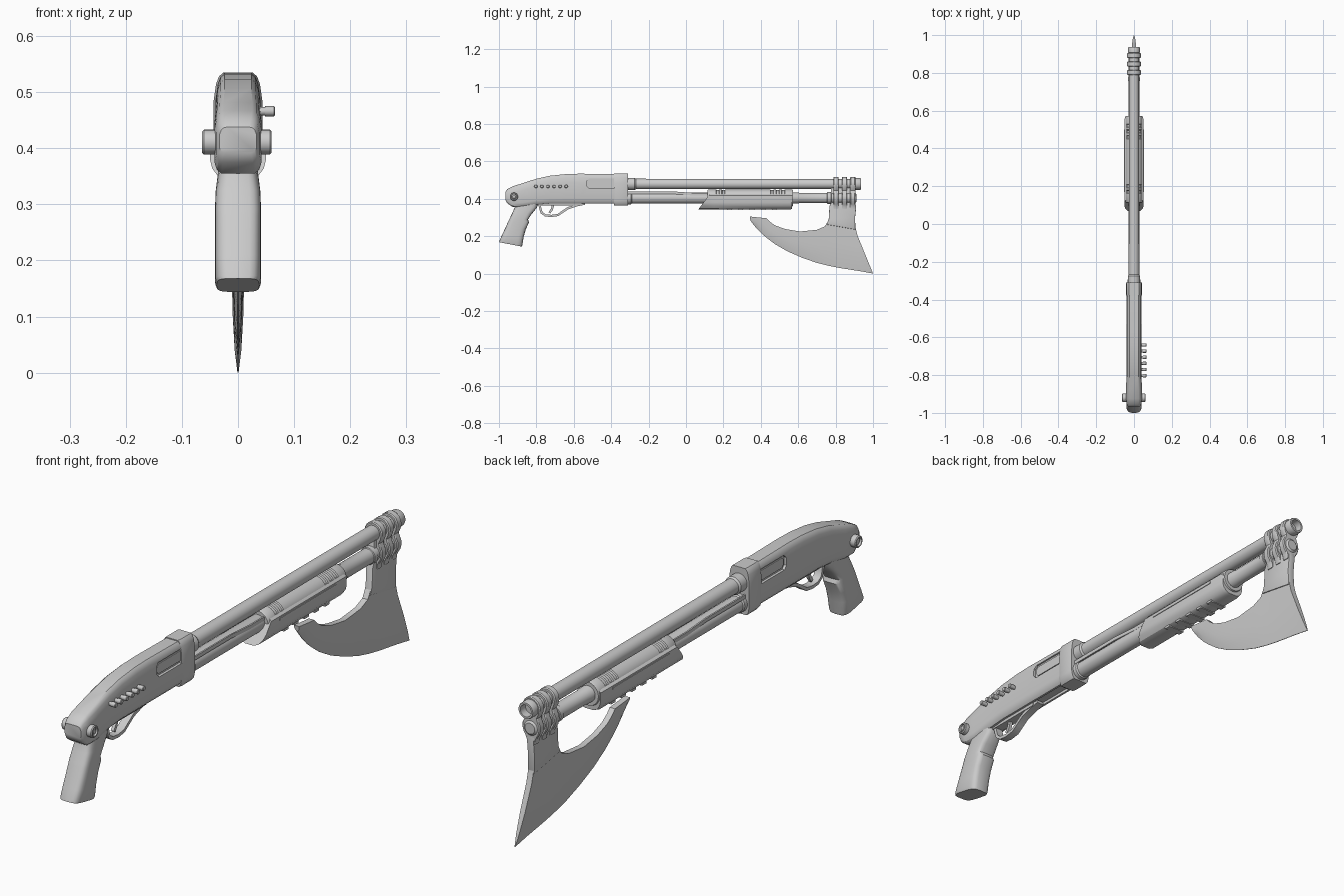
import bpy, bmesh, math
from mathutils import Vector

if "Cube" in bpy.data.objects:
    bpy.data.objects.remove(bpy.data.objects["Cube"])


def loft(name, rings, smooth=32, bevel=0.0):
    """Skin closed rings of points and cap both ends."""
    bm = bmesh.new()
    vr = [[bm.verts.new(p) for p in r] for r in rings]
    n = len(vr[0])
    for a, b in zip(vr, vr[1:]):
        for i in range(n):
            j = (i + 1) % n
            bm.faces.new((a[i], a[j], b[j], b[i]))
    bm.faces.new(vr[0][::-1])
    bm.faces.new(vr[-1])
    bmesh.ops.recalc_face_normals(bm, faces=bm.faces)
    me = bpy.data.meshes.new(name)
    bm.to_mesh(me)
    bm.free()
    ob = bpy.data.objects.new(name, me)
    bpy.context.collection.objects.link(ob)
    bpy.ops.object.select_all(action='DESELECT')
    ob.select_set(True)
    bpy.context.view_layer.objects.active = ob
    if bevel:
        m = ob.modifiers.new("bevel", 'BEVEL')
        m.width, m.segments, m.limit_method = bevel, 2, 'ANGLE'
        bpy.ops.object.modifier_apply(modifier=m.name)
    if smooth:
        bpy.ops.object.shade_smooth_by_angle(angle=math.radians(smooth))
    return ob


def lathe(name, profile, y=0, z=0, axis='Y', n=32):
    """Turn (position, radius) pairs round a line along Y or X."""
    rings = []
    for t, r in profile:
        c = [(r * math.cos(2 * math.pi * i / n), r * math.sin(2 * math.pi * i / n)) for i in range(n)]
        rings.append([(u, y + t, z + v) if axis == 'Y' else (t, y + u, z + v) for u, v in c])
    return loft(name, rings)


def mirror(half):
    return half + [(-x, z) for x, z in reversed(half) if x > 0]


def box(name, x0, x1, y0, y1, z0, z1, c=0.0, **kw):
    """Block along X with corners clipped by c."""
    o = [(y0 + c, z0), (y1 - c, z0), (y1, z0 + c), (y1, z1 - c), (y1 - c, z1), (y0 + c, z1), (y0, z1 - c), (y0, z0 + c)] \
        if c else [(y0, z0), (y1, z0), (y1, z1), (y0, z1)]
    return loft(name, [[(x, y, z) for y, z in o] for x in (x0, x1)], **kw)


def ribbon(name, path, w, t):
    """Flat strip following a (y, z) path."""
    rings = []
    for i, p in enumerate(path):
        a, b = Vector(path[max(i - 1, 0)]), Vector(path[min(i + 1, len(path) - 1)])
        d = (b - a).normalized()
        nrm = Vector((-d.y, d.x)) * t
        q, s = Vector(p) + nrm, Vector(p) - nrm
        rings.append([(-w, q.x, q.y), (w, q.x, q.y), (w, s.x, s.y), (-w, s.x, s.y)])
    return loft(name, rings, 40)


def cut(ob, cutter):
    m = ob.modifiers.new("cut", 'BOOLEAN')
    m.object, m.operation, m.solver = cutter, 'DIFFERENCE', 'EXACT'
    bpy.context.view_layer.objects.active = ob
    bpy.ops.object.modifier_apply(modifier=m.name)
    bpy.data.objects.remove(cutter)


# receiver: rounded body that swells toward the front
def body_ring(y, zb, zt, w):
    h = zt - zb
    half = [(w * .6, zt), (w * .78, zt - .04 * h), (w * .9, zt - .12 * h), (w, zt - .3 * h),
            (w, zb + .18 * h), (w * .9, zb + .06 * h), (w * .7, zb)]
    return [(x, y, z) for x, z in mirror(half)]


receiver = loft("receiver", [body_ring(*s) for s in [
    (-.965, .392, .438, .033), (-.955, .375, .452, .038), (-.925, .355, .467, .042),
    (-.877, .355, .482, .042), (-.8, .368, .507, .040), (-.727, .374, .523, .040),
    (-.64, .374, .532, .040), (-.567, .374, .534, .040), (-.34, .374, .531, .040)]])
for s in (-1, 1):
    cut(receiver, box("port_cutter", s * .030, s * .07, -.53, -.366, .455, .508, .012))
cut(receiver, box("loading_cutter", -.02, .02, -.57, -.40, .33, .384))
receiver.select_set(True)
bpy.ops.object.shade_smooth_by_angle(angle=math.radians(32))
loft("receiver_collar", [body_ring(y, .364, .535, w) for y, w in
     [(-.385, .039), (-.37, .0435), (-.318, .0435), (-.310, .041)]])

# raised frames and bolts of the ejection ports
for s, side in ((-1, "left"), (1, "right")):
    box("port_cover_" + side, s * .026, s * .034, -.522, -.374, .463, .50, .01)

# pistol grip with finger notch: back and front points of each slice
grip = [((-1.0, .168), (-.877, .144), .038), ((-.998, .174), (-.875, .152), .041),
        ((-.982, .21), (-.868, .195), .041), ((-.963, .25), (-.857, .235), .041),
        ((-.95, .28), (-.839, .275), .041), ((-.944, .292), (-.845, .289), .041),
        ((-.928, .325), (-.825, .318), .040), ((-.915, .355), (-.797, .353), .036),
        ((-.908, .39), (-.785, .39), .034)]
rings = []
for b, f, w in grip:
    r = []
    for i in range(24):
        a = 2 * math.pi * i / 24
        c, s = (math.copysign(abs(v) ** .5, v) for v in (math.cos(a), math.sin(a)))
        t = (c + 1) / 2
        r.append((w * s, b[0] + (f[0] - b[0]) * t, b[1] + (f[1] - b[1]) * t))
    rings.append(r)
loft("pistol_grip", rings, 40)

# pivot bolt through the rear
lathe("pivot_bolt", [(-.060, .008), (-.056, .014), (-.064, .015), (-.064, .019), (-.061, .022),
                     (.057, .022), (.060, .019), (.060, .015), (.053, .014), (.058, .008)],
      -.92, .411, 'X', 24)

# row of side studs
for i in range(6):
    y = -.803 + i * .0325
    lathe(f"side_stud_{i + 1}", [(.030, .0075), (.048, .0075), (.048, .009), (.064, .009), (.066, .007)],
          y, .466, 'X', 12)

# trigger and guard
ribbon("trigger_guard", [(-.785, .375), (-.778, .345), (-.772, .325), (-.752, .311), (-.72, .308),
                         (-.685, .313), (-.66, .330), (-.63, .350), (-.58, .366), (-.54, .374)], .015, .006)
ribbon("trigger", [(-.715, .385), (-.712, .36), (-.718, .342), (-.730, .325)], .006, .006)
loft("trigger_plate", [[(x, y, z) for x, z in ((.022, .385), (.018, .364), (-.018, .364), (-.022, .385))]
     for y in (-.80, -.56)])

# barrel with hollow muzzle, magazine tube below
lathe("barrel", [(-.33, .033), (-.275, .033), (-.268, .028), (.905, .0265), (.907, .031), (.932, .031),
                 (.936, .029), (.936, .022), (.85, .022)], 0, .479)
lathe("magazine_tube", [(-.33, .034), (-.295, .034), (-.29, .030), (.60, .030), (.605, .028), (.755, .028),
                        (.757, .031), (.775, .031), (.777, .028), (.905, .028), (.912, .02)], 0, .404)

# sliding action bars
for s, side in ((-1, "left"), (1, "right")):
    x0, x1 = s * .021, s * .027
    loft("action_bar_" + side, [[(x0, y, z - .014), (x1, y, z - .014), (x1, y, z), (x0, y, z)]
         for y, z in ((-.33, .440), (-.08, .440), (.03, .432), (.14, .432))])

# pump: grooved sleeve plus lower shell with slanted rear end
prof = [(.115, .034), (.115, .043), (.12, .046)]
for g in (.17, .20, .46, .49, .52):
    prof += [(g - .009, .046), (g - .006, .042), (g + .006, .042), (g + .009, .046)]
lathe("pump_sleeve", prof + [(.565, .046), (.573, .043), (.573, .032)], 0, .404)
half = [(.040, .425), (.050, .418), (.050, .380), (.046, .364), (.034, .348), (.018, .342)]
sec = mirror(half)
loft("pump_shell", [[(x * k, (.065 + (z - .342) * .75) if y is None else y, .40 + (z - .40) * k) for x, z in sec]
     for y, k in ((None, 1), (.15, 1), (.555, 1), (.567, .94))])
for s, side in ((-1, "left"), (1, "right")):
    box("pump_rail_" + side, s * .040, s * .0525, .17, .50, .404, .412)
for i in range(5):
    z = .355 + i * .0001
    box(f"pump_rib_{i + 1}", -.034, .034, .22 + i * .06, .245 + i * .06, .3395, z)

# axe blade: spine points paired with cutting-edge points
spine = [(.342, .305), (.385, .300), (.43, .296), (.447, .278), (.475, .258), (.53, .238), (.61, .225),
         (.70, .234), (.742, .252), (.762, .285), (.905, .25), (.917, .203)]
edge = [(.344, .284), (.37, .25), (.40, .218), (.43, .192), (.475, .158), (.54, .120), (.62, .085),
        (.70, .057), (.76, .042), (.82, .030), (.93, .013), (1.0, .0)]
rings = []
for p, q in zip(spine, edge):
    a, b = Vector(p), Vector(q)
    half = [(a, .011), (a.lerp(b, .45), .010), (a.lerp(b, .8), .006), (b, .001)]
    rings.append([(x, v.x, v.y) for v, x in half] + [(-x, v.x, v.y) for v, x in reversed(half)])
loft("axe_blade", rings, 30)

# axe neck rising between the tubes
neck = [(.752, .262), (.763, .29), (.767, .36), (.775, .375), (.775, .48), (.905, .48), (.905, .375),
        (.910, .355), (.904, .30), (.906, .235)]
loft("axe_neck", [[(x, y, z) for y, z in neck] for x in (-.014, .014)], bevel=.003)

# three straps binding the axe to both tubes
strap = mirror([(0, .517), (.014, .514), (.027, .505), (.035, .491), (.037, .477), (.033, .460), (.025, .444),
                (.029, .432), (.036, .417), (.037, .402), (.033, .386), (.024, .371), (.018, .358), (.017, .346)])
for i, y in enumerate((.802, .847, .892)):
    loft(f"strap_{i + 1}", [[(x * k, y + d, .43 + (z - .43) * (1 if k == 1 else .97)) for x, z in strap]
         for d, k in ((-.014, .9), (-.010, 1), (.010, 1), (.014, .9))])
